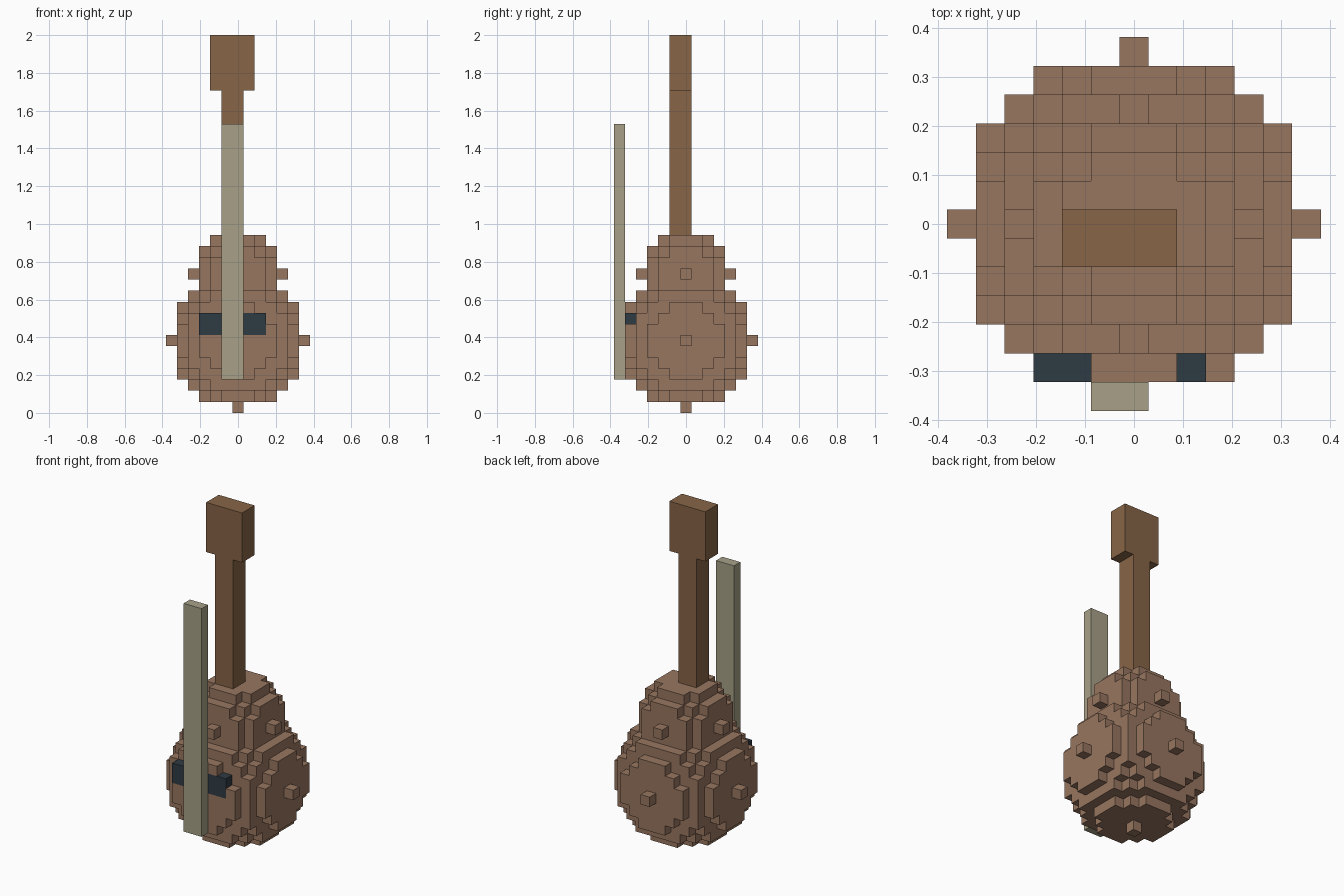
import bpy, bmesh
from mathutils import Vector
from itertools import product

if "Cube" in bpy.data.objects:
    bpy.data.objects.remove(bpy.data.objects["Cube"])

U = 2 / 34  # cube size: the model is 34 cubes tall; x and y cells are centred on 0


def box(x0, x1, y0, y1, z0, z1):
    """Set of cells, all bounds inclusive."""
    return set(product(range(x0, x1 + 1), range(y0, y1 + 1), range(z0, z1 + 1)))


def ball(zc, r):
    """Cells within r of the cell (0, 0, zc)."""
    return {c for c in box(-r, r, -r, r, zc - r, zc + r)
            if c[0] ** 2 + c[1] ** 2 + (c[2] - zc) ** 2 <= r * r}


def linear(v):
    v /= 255
    return v / 12.92 if v <= 0.04045 else ((v + 0.055) / 1.055) ** 2.4


def build(name, cells, rgb, solid):
    """Skin the cells with quads wherever the neighbour is empty, then merge flat areas."""
    bm = bmesh.new()
    for c in sorted(cells):
        centre = Vector((c[0], c[1], c[2] + 0.5))
        for axis, sign in product(range(3), (-1, 1)):
            n = [0, 0, 0]
            n[axis] = sign
            if (c[0] + n[0], c[1] + n[1], c[2] + n[2]) in solid:
                continue
            n = Vector(n)
            a = Vector([float(i == (axis + 1) % 3) for i in range(3)])
            b = n.cross(a)
            bm.faces.new([bm.verts.new((centre + (n + a * s + b * t) / 2) * U)
                          for s, t in ((-1, -1), (1, -1), (1, 1), (-1, 1))])
    bmesh.ops.remove_doubles(bm, verts=bm.verts, dist=U * 0.01)
    bmesh.ops.dissolve_limit(bm, angle_limit=0.02, verts=bm.verts, edges=bm.edges)
    mesh = bpy.data.meshes.new(name)
    bm.to_mesh(mesh)
    bm.free()
    mat = bpy.data.materials.new(name)
    mat.diffuse_color = (*map(linear, rgb), 1)
    mat.use_nodes = True
    mat.node_tree.nodes["Principled BSDF"].inputs["Base Color"].default_value = mat.diffuse_color
    mesh.materials.append(mat)
    bpy.context.collection.objects.link(bpy.data.objects.new(name, mesh))


# Straight parts
strings = box(-1, 0, -6, -6, 3, 25)
sound_hole = box(-3, 2, -5, -5, 7, 8)
neck = box(-1, 0, -1, 0, 16, 28)
headstock = box(-2, 1, -1, 0, 29, 33)

# Body: large lower ball and smaller upper ball, giving way to the other parts
body = (ball(6, 6) | ball(12, 4)) - strings - sound_hole - neck

solid = body | strings | sound_hole | neck | headstock
build("body", body, (152, 118, 96), solid)
build("sound_hole", sound_hole, (47, 59, 67), solid)
build("strings", strings, (167, 160, 136), solid)
build("neck", neck, (135, 101, 71), solid)
build("headstock", headstock, (135, 101, 71), solid)
